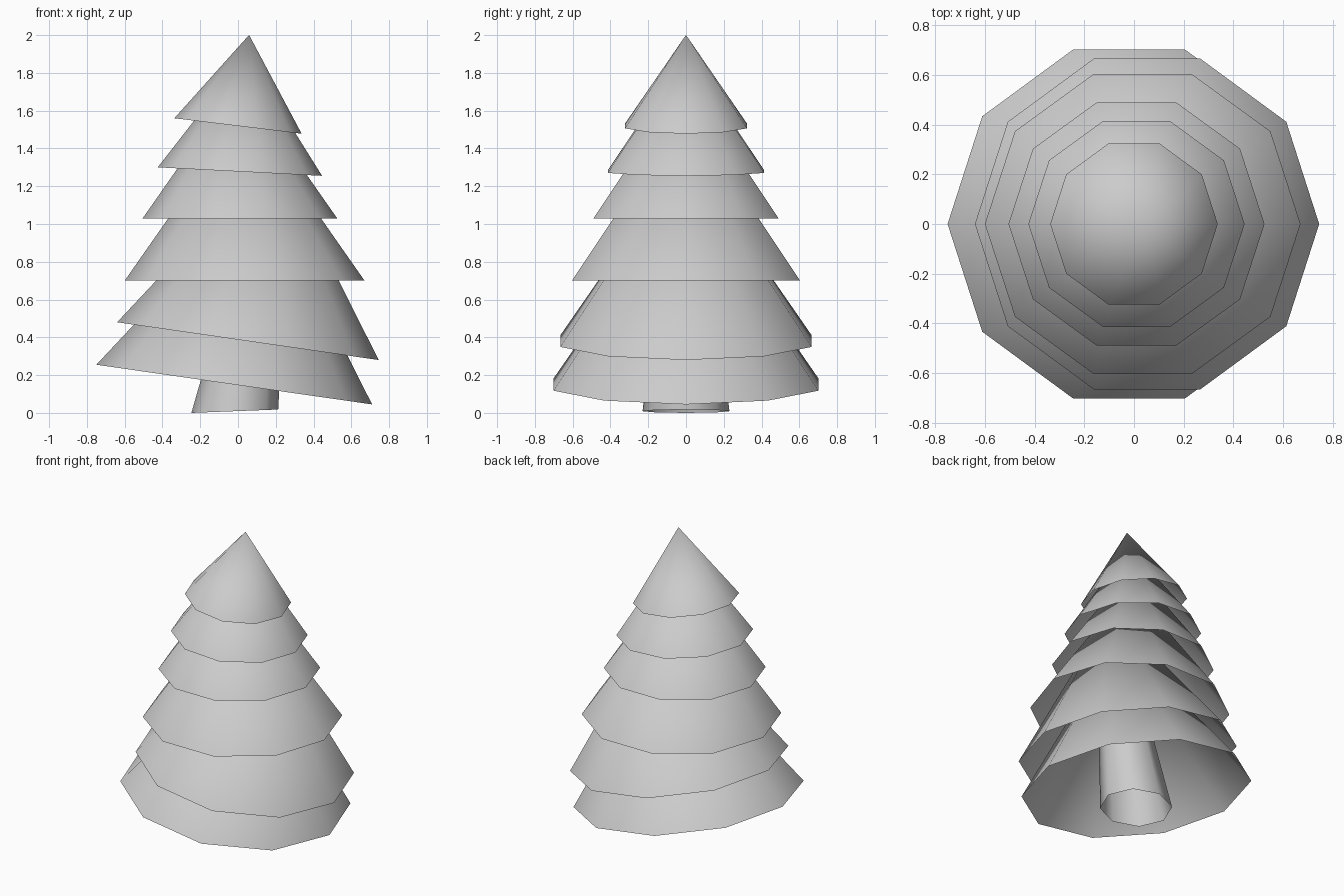
import bpy, bmesh
from math import cos, sin, pi
from mathutils import Vector

if "Cube" in bpy.data.objects:
    bpy.data.objects.remove(bpy.data.objects["Cube"])


def ring(bm, left, right, sides, y=0.0):
    """Tilted polygon ring whose x-extreme corners are the (x, z) points left and right."""
    l, r = Vector((left[0], y, left[1])), Vector((right[0], y, right[1]))
    mid, half = (l + r) / 2, (r - l) / 2
    side = Vector((0, half.length, 0))
    return [bm.verts.new(mid + half * cos(2 * pi * i / sides) + side * sin(2 * pi * i / sides))
            for i in range(sides)]


def finish(bm, name):
    mesh = bpy.data.meshes.new(name)
    bm.to_mesh(mesh)
    bm.free()
    mesh.shade_smooth()
    obj = bpy.data.objects.new(name, mesh)
    bpy.context.collection.objects.link(obj)


def foliage(name, left, right, sides=10, slope=1.43):
    """Hollow cone standing square on its tilted rim."""
    bm = bmesh.new()
    rim = ring(bm, left, right, sides)
    l, r = Vector((left[0], 0, left[1])), Vector((right[0], 0, right[1]))
    half = (r - l) / 2
    normal = Vector((-half.z, 0, half.x))
    tip = bm.verts.new((l + r) / 2 + normal * slope)
    for i in range(sides):
        bm.faces.new((rim[i], rim[(i + 1) % sides], tip))
    finish(bm, name)


# Six foliage tiers: left and right rim points in the front view
tiers = [
    ((-0.75, 0.255), (0.71, 0.045)),
    ((-0.64, 0.48), (0.745, 0.28)),
    ((-0.60, 0.70), (0.67, 0.70)),
    ((-0.505, 1.03), (0.525, 1.03)),
    ((-0.425, 1.30), (0.445, 1.255)),
    ((-0.337, 1.56), (0.337, 1.478)),
]
for n, (left, right) in enumerate(tiers, 1):
    foliage(f"foliage_tier_{n}", left, right)

# Leaning, tapered trunk
bm = bmesh.new()
low = ring(bm, (-0.247, 0.0), (0.213, 0.018), 8)
high = ring(bm, (-0.045, 0.70), (0.248, 0.70), 8)
for i in range(8):
    j = (i + 1) % 8
    bm.faces.new((low[i], low[j], high[j], high[i]))
finish(bm, "trunk")
